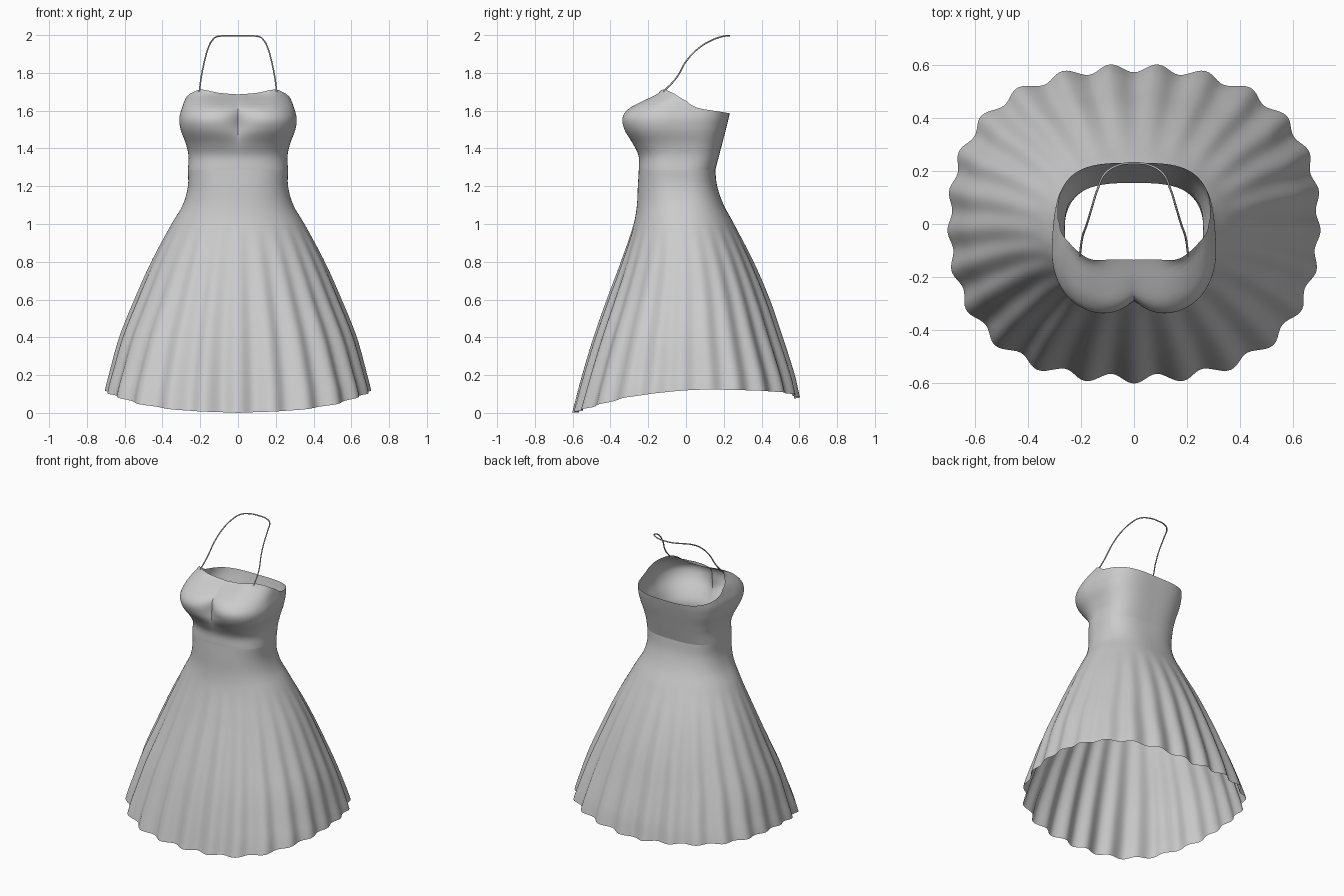
import bpy, math
from math import sin, cos, pi, exp

if "Cube" in bpy.data.objects:
    bpy.data.objects.remove(bpy.data.objects["Cube"])


def lookup(table, x):
    """Smooth interpolation through (x, value) points."""
    if x <= table[0][0]:
        return table[0][1]
    if x >= table[-1][0]:
        return table[-1][1]
    i = max(k for k in range(len(table) - 1) if table[k][0] <= x)

    def slope(k):
        a, b = table[max(k - 1, 0)], table[min(k + 1, len(table) - 1)]
        return (b[1] - a[1]) / (b[0] - a[0])
    (x0, y0), (x1, y1) = table[i], table[i + 1]
    h = x1 - x0
    u = (x - x0) / h
    return (y0 * (1 + 2 * u) * (1 - u) ** 2 + slope(i) * h * u * (1 - u) ** 2
            + y1 * u * u * (3 - 2 * u) + slope(i + 1) * h * u * u * (u - 1))


def oval(t, a, front, back, n):
    """Rounded-box section; t = 0 is the front, pi the back."""
    cy, b = (back - front) / 2, (back + front) / 2
    r = (abs(sin(t)) ** n + abs(cos(t)) ** n) ** (-1 / n)
    return a * sin(t) * r, cy - b * cos(t) * r


def shell(name, point, cols, rows):
    """Open tube from point(angle, v), v running 0..1 upwards."""
    verts = [point(2 * pi * c / cols, r / rows) for r in range(rows + 1) for c in range(cols)]
    faces = [(r * cols + c, r * cols + (c + 1) % cols,
              (r + 1) * cols + (c + 1) % cols, (r + 1) * cols + c)
             for r in range(rows) for c in range(cols)]
    me = bpy.data.meshes.new(name)
    me.from_pydata(verts, [], faces)
    ob = bpy.data.objects.new(name, me)
    bpy.context.collection.objects.link(ob)
    bpy.ops.object.select_all(action='DESELECT')
    ob.select_set(True)
    bpy.context.view_layer.objects.active = ob
    bpy.ops.object.shade_smooth_by_angle(angle=math.radians(45))
    return ob


def from_front(t):
    return math.degrees(min(t, 2 * pi - t))


WAIST = 1.285

# Skirt: flared profile with pleats that deepen towards a dipped hem
S_SIDE = [(0, .72), (.12, .705), (.2, .685), (.4, .63), (.6, .55), (.8, .46), (1.0, .352), (1.1, .293), (1.2, .265), (1.285, .265)]
S_FRONT = [(0, .603), (.2, .55), (.4, .49), (.6, .42), (.8, .345), (1.0, .277), (1.1, .26), (1.2, .255), (1.285, .25)]
S_BACK = [(0, .625), (.08, .605), (.2, .578), (.4, .515), (.6, .447), (.8, .36), (1.0, .255), (1.1, .2), (1.2, .165), (1.285, .155)]
S_ROUND = [(0, 2.55), (.3, 2.28), (.6, 2.08), (.9, 2.08), (1.1, 2.25), (1.285, 2.5)]
HEM = [(0, 0), (25, .015), (45, .05), (60, .085), (90, .12), (120, .12), (150, .105), (180, .075)]
PLEATS = 25


def skirt_point(t, v):
    hem = lookup(HEM, from_front(t))
    z = hem + v * (WAIST - hem)
    n = lookup(S_ROUND, z) + (lookup([(1.0, 0), (1.285, .5)], z) if cos(t) < 0 else 0)
    x, y = oval(t, lookup(S_SIDE, z), lookup(S_FRONT, z), lookup(S_BACK, z), n)
    depth = .035 * max(0, 1 - z / 1.0) ** .9 * (1 - .45 * sin(t) ** 6)
    wave = 0.5 - 0.5 * cos(PLEATS * t)
    k = 1 - depth * wave / max(math.hypot(x, y), .1)
    return x * k, y * k, z


shell("skirt", skirt_point, 300, 40)

# Bodice: fitted back, full bust with a centre cleft, curved neckline
B_SIDE = [(1.285, .265), (1.36, .262), (1.42, .275), (1.5, .305), (1.56, .312), (1.62, .298), (1.66, .285), (1.71, .262)]
B_FRONT = [(1.285, .25), (1.36, .252), (1.42, .285), (1.5, .35), (1.56, .366), (1.61, .325), (1.65, .235), (1.69, .135), (1.715, .11)]
B_BACK = [(1.285, .155), (1.4, .185), (1.58, .23), (1.72, .25)]
B_ROUND = [(1.285, 2.5), (1.4, 2.5), (1.6, 2.5), (1.7, 3.0)]
NECK = [(0, 1.686), (20, 1.694), (42, 1.712), (54, 1.698), (66, 1.681), (78, 1.666), (90, 1.651), (100, 1.632), (115, 1.61), (145, 1.59), (180, 1.585)]


def bodice_point(t, v):
    z = WAIST + v * (lookup(NECK, from_front(t)) - WAIST)
    n = lookup(B_ROUND, z) if cos(t) > 0 else lookup([(1.285, 3.0), (1.55, 3.3)], z)
    x, y = oval(t, lookup(B_SIDE, z), lookup(B_FRONT, z), lookup(B_BACK, z), n)
    if cos(t) > 0:
        y += .08 * exp(-abs(x) / .08) * exp(-((z - 1.55) / .09) ** 2)
        y -= .035 * exp(-((abs(x) - .18) / .08) ** 2) * lookup([(1.61, 0), (1.7, 1)], z)
    # the ribs behind the bust are narrower than the bust
    x *= 1 - lookup([(-.12, 0), (.06, .03)], y) * lookup([(1.4, 0), (1.52, 1)], z)
    return x, y, z


shell("bodice", bodice_point, 300, 36)

# Neck strap: one thin cord looping behind the neck
half = [(.205, -.12, 1.70), (.195, -.05, 1.775), (.178, 0, 1.86), (.16, .06, 1.925),
        (.138, .13, 1.97), (.11, .19, 1.992), (.06, .222, 1.996)]
path = half + [(0, .23, 1.996)] + [(-x, y, z) for x, y, z in reversed(half)]
cu = bpy.data.curves.new("neck_strap", 'CURVE')
cu.dimensions = '3D'
cu.bevel_depth = .004
cu.bevel_resolution = 2
sp = cu.splines.new('BEZIER')
sp.bezier_points.add(len(path) - 1)
for bp, co in zip(sp.bezier_points, path):
    bp.co = co
    bp.handle_left_type = bp.handle_right_type = 'AUTO'
bpy.context.collection.objects.link(bpy.data.objects.new("neck_strap", cu))
